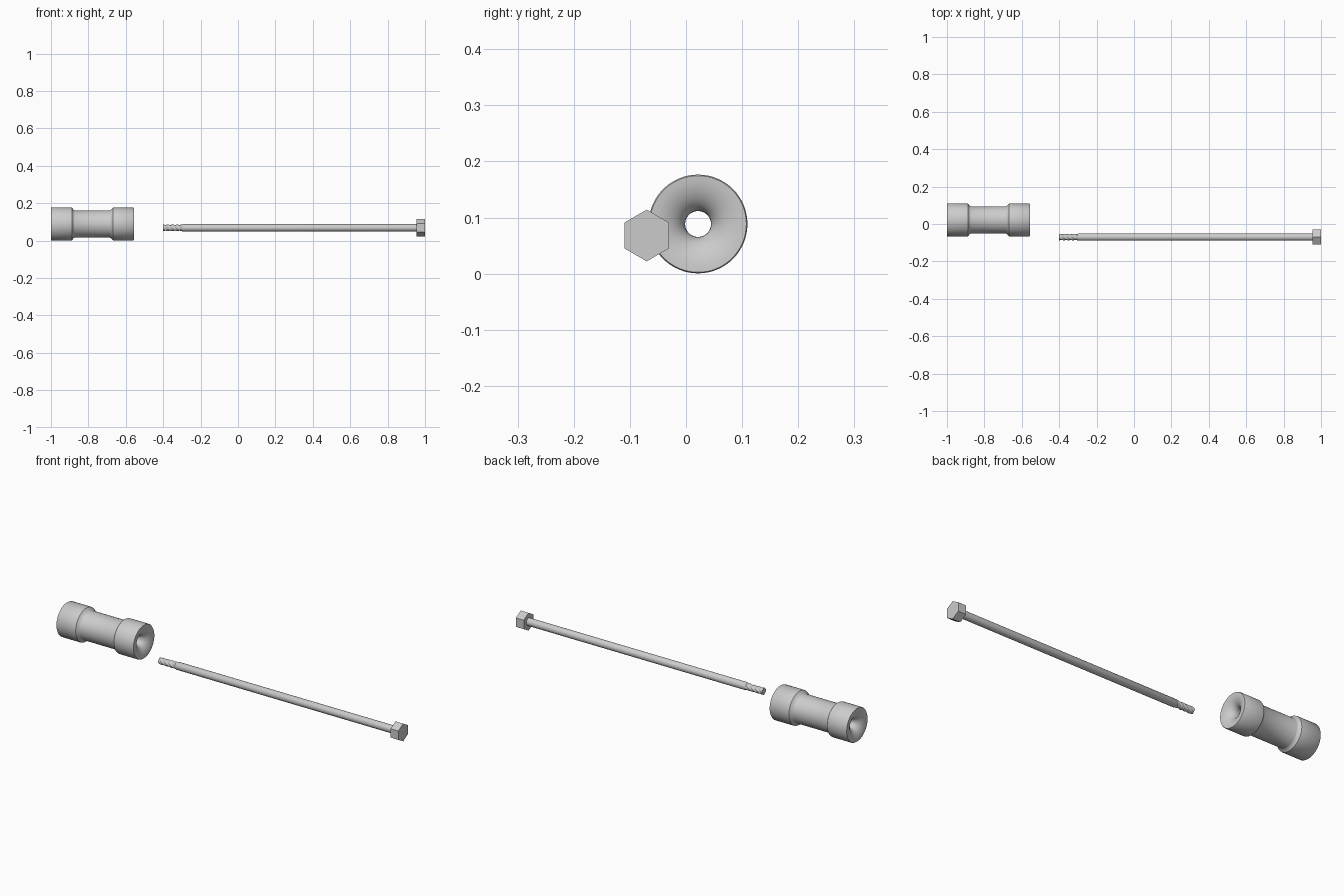
import bpy, bmesh
from math import sin, cos, pi, radians

if "Cube" in bpy.data.objects:
    bpy.data.objects.remove(bpy.data.objects["Cube"])


def finish(bm, name, angle=35):
    bmesh.ops.remove_doubles(bm, verts=bm.verts, dist=1e-6)
    bmesh.ops.recalc_face_normals(bm, faces=bm.faces)
    me = bpy.data.meshes.new(name)
    bm.to_mesh(me)
    bm.free()
    ob = bpy.data.objects.new(name, me)
    bpy.context.collection.objects.link(ob)
    bpy.ops.object.select_all(action='DESELECT')
    ob.select_set(True)
    bpy.context.view_layer.objects.active = ob
    bpy.ops.object.shade_smooth_by_angle(angle=radians(angle))
    return ob


def loft(name, rings, sides, y, z, closed=False, shape=None, start=0.0, angle=35):
    """Rings of (x, radius) around an x-parallel axis; shape(x, a) scales the radius."""
    bm = bmesh.new()
    loops = []
    for x, r in rings:
        loop = []
        for i in range(sides):
            a = start + 2 * pi * i / sides
            k = r * (shape(x, a) if shape else 1)
            loop.append(bm.verts.new((x, y + k * cos(a), z + k * sin(a))))
        loops.append(loop)
    pairs = list(zip(loops, loops[1:]))
    if closed:
        pairs.append((loops[-1], loops[0]))
    for p, q in pairs:
        for i in range(sides):
            j = (i + 1) % sides
            bm.faces.new((p[i], p[j], q[j], q[i]))
    if not closed:
        bm.faces.new(loops[0])
        bm.faces.new(loops[-1])
    return finish(bm, name, angle)


# Roller: half profile from the waist to the trumpet-shaped bore, mirrored
MID, HALF, R, BORE = -0.7785, 0.2215, 0.088, 0.023
half = [(0.094, 0.073), (0.099, 0.075), (0.107, 0.084), (0.110, 0.087),
        (0.116, R), (HALF - 0.003, R), (HALF, R - 0.002)]
for i in range(1, 11):
    t = i / 10 * pi / 2
    half.append((HALF - 0.045 * (1 - cos(t)), BORE + (R - 0.002 - BORE) * (1 - sin(t))))
profile = [(MID + d, r) for d, r in half] + [(MID - d, r) for d, r in reversed(half)]
loft("roller", profile, 64, 0.0215, 0.0885, closed=True)

# Pin: plain shaft with a chamfered end
PY, PZ = -0.070, 0.068
loft("pin_shaft", [(-0.305, 0.015), (-0.297, 0.0195), (0.96, 0.0195)], 32, PY, PZ)

# Hexagonal head, corners up and down
loft("hex_head", [(0.955, 0.046), (1.0, 0.046)], 6, PY, PZ, start=pi / 2, angle=20)


# Threaded tip: four-start helical ridges
def ridge(x, a):
    return 0.91 + 0.09 * cos(4 * (a - 2 * pi * x / 0.10))


steps = 60
loft("threaded_tip", [(-0.40 + 0.102 * i / steps, 0.0175) for i in range(steps + 1)],
     48, PY, PZ, shape=ridge, angle=40)
